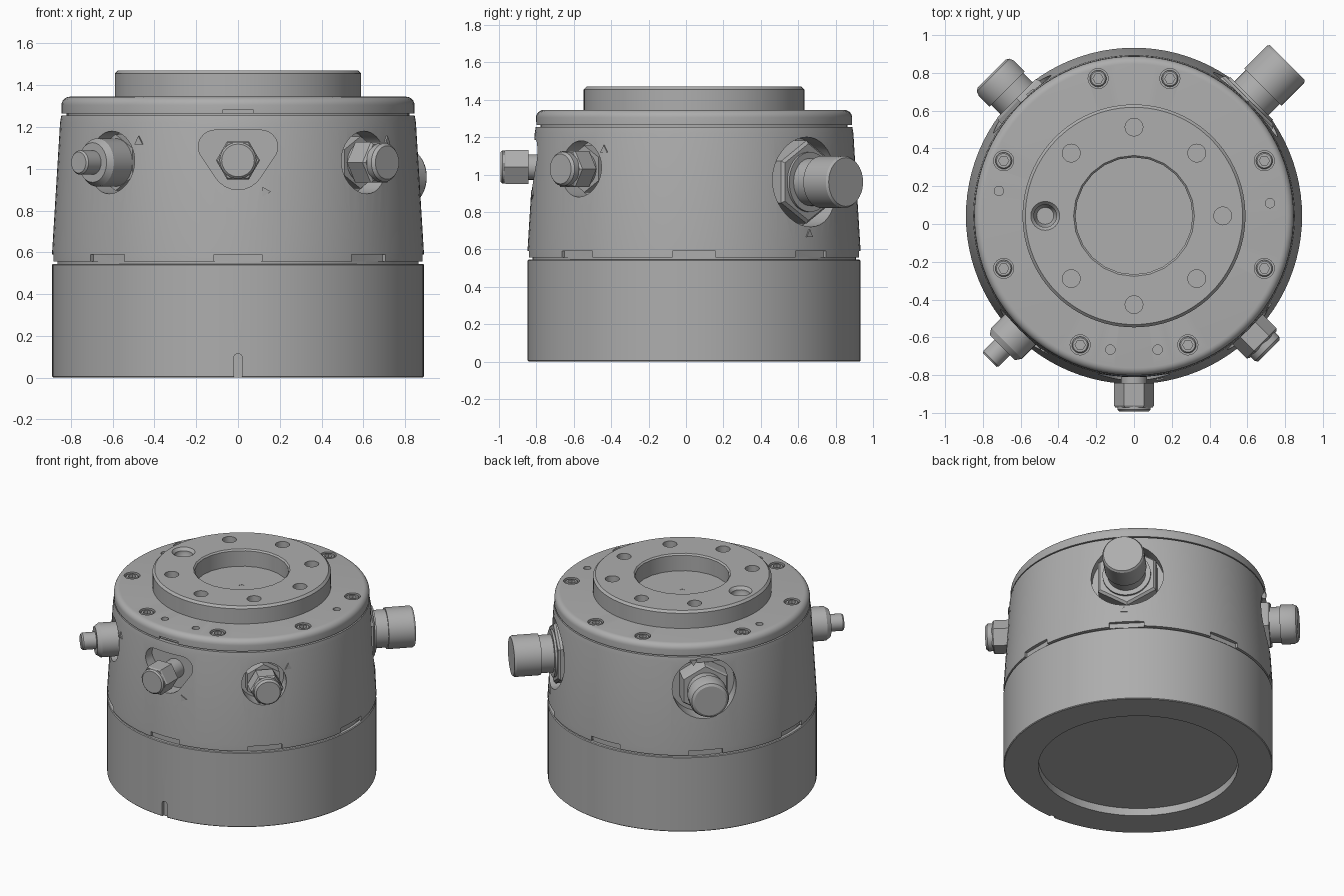
import bpy, bmesh, math
from mathutils import Matrix, Vector

if "Cube" in bpy.data.objects:
    bpy.data.objects.remove(bpy.data.objects["Cube"])

CY, SEGS = 0.043, 96
GREY = (0.42, 0.42, 0.42, 1)
metal = bpy.data.materials.new("plain_grey")
metal.use_nodes = True
metal.diffuse_color = GREY
metal.node_tree.nodes["Principled BSDF"].inputs["Base Color"].default_value = GREY

AXIS = Matrix.Translation((0, CY, 0))


def radial(az, z):
    """Frame whose local z points outward from the housing axis."""
    return (AXIS @ Matrix.Translation((0, 0, z)) @ Matrix.Rotation(math.radians(az), 4, "Z")
            @ Matrix.Rotation(math.pi / 2, 4, "Y"))


def spot(x, y, z):
    return Matrix.Translation((x, y, z))


def add_lathe(bm, profile, segs=SEGS, matrix=AXIS, phase=0):
    """Revolve an (r, z) profile into a closed solid."""
    part = bmesh.new()
    pts = [(0, profile[0][1])] + profile + [(0, profile[-1][1])]
    verts = [part.verts.new((r, 0, z)) for r, z in pts]
    edges = [part.edges.new(p) for p in zip(verts, verts[1:])]
    bmesh.ops.spin(part, geom=verts + edges, axis=(0, 0, 1), cent=(0, 0, 0),
                   angle=math.tau, steps=segs, use_merge=True)
    bmesh.ops.remove_doubles(part, verts=part.verts, dist=1e-5)
    bmesh.ops.recalc_face_normals(part, faces=part.faces)
    part.transform(matrix @ Matrix.Rotation(math.radians(phase), 4, "Z"))
    merge(bm, part)


def add_box(bm, size, matrix):
    bmesh.ops.create_cube(bm, size=1, matrix=matrix @ Matrix.Diagonal((*size, 1)))


def add_hull(bm, points):
    part = bmesh.new()
    for p in points:
        part.verts.new(p)
    bmesh.ops.convex_hull(part, input=part.verts)
    bmesh.ops.recalc_face_normals(part, faces=part.faces)
    merge(bm, part)


def merge(bm, part):
    mesh = bpy.data.meshes.new("temp")
    part.to_mesh(mesh)
    part.free()
    bm.from_mesh(mesh)
    bpy.data.meshes.remove(mesh)


def rod(bm, r, z0, z1, matrix, segs=32, phase=0):
    add_lathe(bm, [(r, z0), (r, z1)], segs, matrix, phase)


def finish(name, bm, cutter=None):
    """Make the object, subtract the cutter and smooth it."""
    mesh = bpy.data.meshes.new(name)
    bm.to_mesh(mesh)
    bm.free()
    obj = bpy.data.objects.new(name, mesh)
    bpy.context.collection.objects.link(obj)
    mesh.materials.append(metal)
    if cutter:
        cut_mesh = bpy.data.meshes.new("cutter")
        cutter.to_mesh(cut_mesh)
        cutter.free()
        cut = bpy.data.objects.new("cutter", cut_mesh)
        bpy.context.collection.objects.link(cut)
        cut.hide_render = True
        mod = obj.modifiers.new("cut", "BOOLEAN")
        mod.object, mod.operation, mod.solver = cut, "DIFFERENCE", "EXACT"
        mod.use_self = True
        graph = bpy.context.evaluated_depsgraph_get()
        obj.data = bpy.data.meshes.new_from_object(obj.evaluated_get(graph))
        obj.data.name = name
        obj.modifiers.clear()
        bpy.data.objects.remove(cut)
    bpy.ops.object.select_all(action="DESELECT")
    obj.select_set(True)
    bpy.context.view_layer.objects.active = obj
    bpy.ops.object.shade_smooth_by_angle(angle=math.radians(30))
    return obj


# Base drum with underside recess and front key slot
body, cut = bmesh.new(), bmesh.new()
add_lathe(body, [(0.885, 0), (0.89, 0.005), (0.89, 0.54), (0.885, 0.545)])
rod(cut, 0.66, -0.1, 0.055, AXIS, 64)
rod(cut, 0.02, 0.87, 1.0, radial(270, 0.095), 16)
add_box(cut, (0.16, 0.04, 0.13), radial(270, 0.015) @ Matrix.Translation((0, 0, 0.935)))
finish("base_drum", body, cut)

# Tapered housing with connector pockets and rim notches
body, cut = bmesh.new(), bmesh.new()
add_lathe(body, [(0.865, 0.5), (0.865, 0.557), (0.89, 0.557), (0.89, 0.6), (0.852, 1.22), (0.846, 1.255)])
for az, z, r in ((225, 1.03, 0.15), (315, 1.03, 0.15), (45, 0.96, 0.24), (135, 1.03, 0.215)):
    rod(cut, r, 0.75, 1.1, radial(az, z), 40)
lobes = ((0, 1.03, 0.13), (-0.11, 1.105, 0.08), (0.11, 1.105, 0.08))
add_hull(cut, [(x + r * math.cos(a * math.tau / 24), y, z + r * math.sin(a * math.tau / 24))
               for x, z, r in lobes for a in range(24) for y in (-0.72, -1.1)])
for i in range(8):
    add_box(cut, (0.055, 0.23, 0.1), radial(i * 45, 0.563) @ Matrix.Translation((0, 0, 0.915)))
finish("housing", body, cut)

# Lid with rounded rim, bolt recesses and dowel holes
bolts = [(s * x, y) for s in (-1, 1) for x, y in ((0.69, 0.335), (0.19, 0.77), (0.69, -0.235), (0.285, -0.64))]
dowels = ((-0.715, 0.175), (0.72, 0.11), (-0.125, -0.665), (0.125, -0.665))
body, cut = bmesh.new(), bmesh.new()
rim = [(0.805 + 0.04 * math.cos(a * math.pi / 12), 1.305 + 0.04 * math.sin(a * math.pi / 12)) for a in range(7)]
add_lathe(body, [(0.82, 1.2), (0.82, 1.264), (0.845, 1.264)] + rim)
for x, y in bolts:
    rod(cut, 0.053, 1.315, 1.4, spot(x, y, 0), 24)
for x, y in dowels:
    rod(cut, 0.025, 1.315, 1.4, spot(x, y, 0), 16)
add_box(cut, (0.04, 0.15, 0.06), radial(270, 1.262) @ Matrix.Translation((0, 0, 0.86)))
finish("lid", body, cut)

# Socket head bolts
body, cut = bmesh.new(), bmesh.new()
for x, y in bolts:
    add_lathe(body, [(0.044, 1.3), (0.044, 1.335), (0.038, 1.341)], 24, spot(x, y, 0))
    rod(cut, 0.027, 1.32, 1.4, spot(x, y, 0), 6)
finish("lid_bolts", body, cut)

# Output flange with centre bore and hole circle
body, cut = bmesh.new(), bmesh.new()
add_lathe(body, [(0.59, 1.3), (0.59, 1.455), (0.575, 1.47)])
add_lathe(cut, [(0.31, 1.347), (0.31, 1.46), (0.33, 1.48)], 24)
rod(cut, 0.02, 1.325, 1.36, AXIS, 12)
for i in range(8):
    a = i * math.pi / 4
    at = spot(0.47 * math.cos(a), CY + 0.47 * math.sin(a), 0)
    if i == 4:
        add_lathe(cut, [(0.045, 1.40), (0.06, 1.43), (0.06, 1.45), (0.085, 1.48)], 24, at)
    else:
        rod(cut, 0.047, 1.42, 1.5, at, 24)
finish("output_flange", body, cut)

# Front hose fitting
f = radial(270, 1.04)
body = bmesh.new()
rod(body, 0.068, 0.7, 0.9, f)
add_lathe(body, [(0.105, 0.885), (0.105, 1.005), (0.098, 1.015)], 6, f, 30)
add_lathe(body, [(0.088, 1.0), (0.088, 1.025), (0.078, 1.035)], 32, f)
finish("front_fitting", body)

# Front left hose fitting
f = radial(315, 1.03)
body = bmesh.new()
rod(body, 0.125, 0.74, 0.83, f, 6)
rod(body, 0.09, 0.74, 0.9, f)
add_lathe(body, [(0.112, 0.85), (0.112, 0.955), (0.1, 0.965)], 6, f, 30)
add_lathe(body, [(0.092, 0.95), (0.092, 0.995), (0.08, 1.01)], 32, f)
finish("front_left_fitting", body)

# Front right stepped plug
f = radial(225, 1.03)
body = bmesh.new()
rod(body, 0.135, 0.74, 0.83, f, 6)
add_lathe(body, [(0.115, 0.74), (0.115, 0.955), (0.095, 0.985), (0.058, 0.985),
                 (0.058, 1.07), (0.05, 1.08)], 40, f)
finish("front_right_plug", body)

# Back left large connector
f = radial(45, 0.96)
body = bmesh.new()
add_lathe(body, [(0.222, 0.74), (0.222, 0.85), (0.205, 0.865)], 6, f)
add_lathe(body, [(0.16, 0.74), (0.16, 0.88), (0.127, 0.88), (0.127, 0.965), (0.139, 0.965),
                 (0.139, 1.135), (0.13, 1.148)], 48, f)
finish("back_left_connector", body)

# Back right connector
f = radial(135, 1.03)
body = bmesh.new()
add_lathe(body, [(0.175, 0.74), (0.175, 0.865), (0.165, 0.88)], 6, f)
add_lathe(body, [(0.12, 0.74), (0.12, 0.95), (0.132, 0.95), (0.132, 1.03), (0.122, 1.055), (0.105, 1.065)], 48, f)
finish("back_right_connector", body)

# Raised triangular position marks
body = bmesh.new()
for az, z, turn in ((278.6, 0.89, 90), (236.5, 1.13, 180), (326, 1.13, 180), (44, 0.68, 180), (130, 1.22, 0)):
    r = 0.89 - (z - 0.6) * 0.061
    rod(body, 0.027, r - 0.02, r + 0.007, radial(az, z), 3, turn)
finish("position_marks", body)
